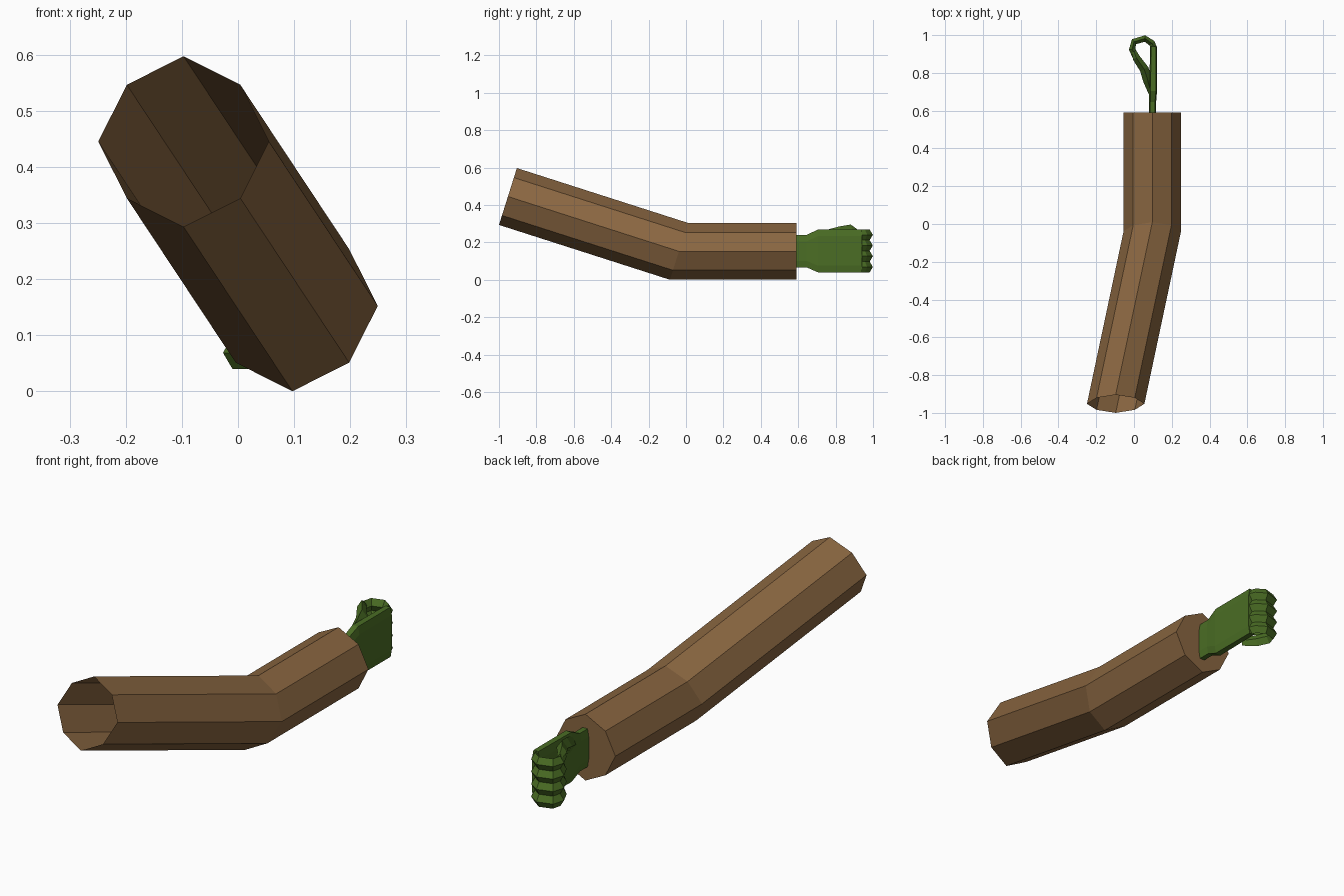
import bpy, math
from mathutils import Vector

if "Cube" in bpy.data.objects:
    bpy.data.objects.remove(bpy.data.objects["Cube"])


def material(name, rgb):
    m = bpy.data.materials.new(name)
    m.diffuse_color = (*rgb, 1)
    m.use_nodes = True
    m.node_tree.nodes["Principled BSDF"].inputs["Base Color"].default_value = m.diffuse_color
    return m


brown = material("brown cloth", (0.25, 0.132, 0.052))
green = material("green skin", (0.07, 0.155, 0.018))


def loft(name, rings, mat, cap_start=True, cap_end=True):
    """Skin a list of equal-length rings of points with flat faces."""
    n = len(rings[0])
    verts = [p for r in rings for p in r]
    faces = []
    for k in range(len(rings) - 1):
        for i in range(n):
            j = (i + 1) % n
            faces.append((k * n + i, k * n + j, (k + 1) * n + j, (k + 1) * n + i))
    if cap_start:
        faces.append(tuple(reversed(range(n))))
    if cap_end:
        faces.append(tuple(range((len(rings) - 1) * n, len(rings) * n)))
    me = bpy.data.meshes.new(name)
    me.from_pydata(verts, [], faces)
    me.materials.append(mat)
    ob = bpy.data.objects.new(name, me)
    bpy.context.collection.objects.link(ob)
    return ob


# Sleeve: bent octagonal tube, open at the shoulder, closed at the cuff
def octagon(cx, cz, y, slant):
    pts = []
    for i in range(8):
        a = i * math.pi / 4
        r = 0.152 if i % 2 == 0 else 0.143
        dz = r * math.sin(a)
        pts.append((cx + r * math.cos(a), y + slant * dz, cz + dz))
    return pts[::-1]


loft("sleeve", [octagon(-0.097, 0.445, -0.952, 0.315),
                octagon(0.097, 0.152, -0.038, 0.315),
                octagon(0.097, 0.152, 0.59, 0)], brown, cap_start=False)


# Palm: flat plate with bevelled edges, widening after the wrist
def palm_ring(y, z0, z1, xi, xo):
    b, c = 0.035, 0.006
    return [(xo, y, z0 + b), (xo, y, z1 - b), (xo - c, y, z1), (xi + c, y, z1),
            (xi, y, z1 - b), (xi, y, z0 + b), (xi + c, y, z0), (xo - c, y, z0)]


loft("palm", [palm_ring(0.58, 0.066, 0.24, 0.08, 0.117),
              palm_ring(0.645, 0.066, 0.24, 0.08, 0.117),
              palm_ring(0.705, 0.04, 0.268, 0.081, 0.122),
              palm_ring(0.94, 0.04, 0.268, 0.085, 0.122)], green)


# Fingers and thumb: ridged diamond section swept along a path
def digit(name, path, half_heights, depths):
    pts = [Vector(p) for p in path]
    rings = []
    for i, p in enumerate(pts):
        t = pts[min(i + 1, len(pts) - 1)] - pts[max(i - 1, 0)]
        n = Vector((t.y, -t.x, 0)).normalized()
        h, d = half_heights[i], depths[i]
        up = Vector((0, 0, h))
        rings.append([p + n * d, p + up, p - n * d, p - up])
    return loft(name, rings, green)


curl = [(0.104, 0.935), (0.095, 0.957), (0.058, 0.982), (0.0, 0.965),
        (-0.010, 0.925), (0.015, 0.872), (0.06, 0.82)]
for k in range(4):
    z = 0.0685 + k * 0.0572
    digit("finger_%d" % (k + 1), [(x, y, z) for x, y in curl],
          [0.0286] * 6 + [0.02], [0.017] * 6 + [0.01])

digit("thumb", [(0.092, 0.685, 0.205), (0.073, 0.76, 0.232),
                (0.054, 0.82, 0.25), (0.012, 0.88, 0.264), (0.0, 0.915, 0.255)],
      [0.04, 0.037, 0.035, 0.031, 0.016], [0.012, 0.025, 0.024, 0.02, 0.012])
